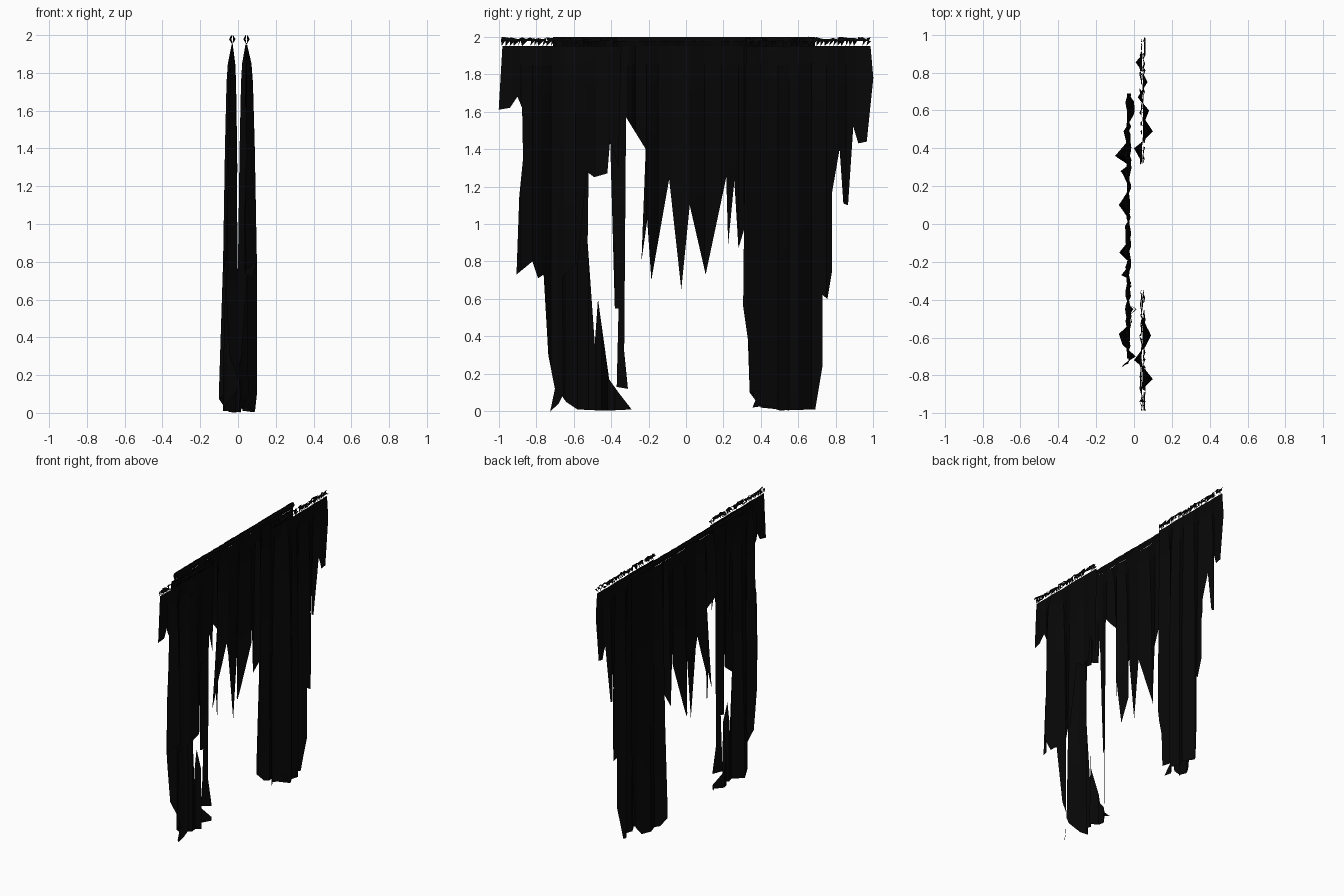
import bpy, bmesh, random

if "Cube" in bpy.data.objects:
    bpy.data.objects.remove(bpy.data.objects["Cube"])

random.seed(4)
TOP = 1.95          # gather line; the ruffled heading sits above it

black = bpy.data.materials.new("black_cloth")
black.diffuse_color = (0.002, 0.002, 0.002, 1)
black.use_nodes = True
black.node_tree.nodes["Principled BSDF"].inputs["Base Color"].default_value = black.diffuse_color


def interp(pts, t):
    """Piecewise linear lookup in sorted (t, value) pairs."""
    if t <= pts[0][0]:
        return pts[0][1]
    for (a, va), (b, vb) in zip(pts, pts[1:]):
        if t <= b:
            return va + (vb - va) * (t - a) / (b - a)
    return pts[-1][1]


def finish(name, bm):
    me = bpy.data.meshes.new(name)
    bm.to_mesh(me)
    bm.free()
    me.materials.append(black)
    ob = bpy.data.objects.new(name, me)
    bpy.context.collection.objects.link(ob)
    return ob


# how strongly the pleats open, from the floor up to the gather line
NEAR_OPEN = [(0, .8), (.1, 1), (.8, 1), (1.4, .8), (1.75, .62), (1.85, .48), (TOP, .06)]
FAR_OPEN = [(0, 1), (.15, 1), (.8, .7), (1.4, .56), (1.75, .44), (1.85, .34), (TOP, .05)]


def cloth(name, x0, outline, folds, opening):
    """Torn sheet: fill a (y, z) outline, cut it at pleats and rows, fold it in x."""
    bm = bmesh.new()
    sheet = bm.faces.new([bm.verts.new((0, y, z)) for y, z in outline])
    sheet.normal_update()
    bmesh.ops.triangulate(bm, faces=[sheet])
    cuts = [((0, y, 0), (0, 1, 0)) for y, _ in folds]
    cuts += [((0, 0, z), (0, 0, 1)) for z in (0.1, 0.4, 0.8, 1.1, 1.4, 1.6, 1.75, 1.85)]
    for co, no in cuts:
        bmesh.ops.bisect_plane(bm, geom=bm.verts[:] + bm.edges[:] + bm.faces[:],
                               dist=1e-5, plane_co=co, plane_no=no)
    for v in bm.verts:
        v.co.x = x0 + (interp(folds, v.co.y) - x0) * interp(opening, v.co.z)
    return finish(name, bm)


def heading(name, x0, y0, y1, ragged):
    """Ruffled heading: small crumpled tufts, or a closed zigzag band."""
    bm = bmesh.new()
    n = round((y1 - y0) / 0.022)
    step = (y1 - y0) / n
    for side in (-1, 1):
        rows = []
        for i in range(n + 1):
            y = y0 + i * step
            bulge = side * random.uniform(0.004, 0.017)
            tip = random.uniform(1.985, 2.0) if ragged else 1.997
            rows.append([bm.verts.new((x0, y, TOP)),
                         bm.verts.new((x0 + bulge, y + ragged * random.uniform(-.008, .008), 1.978)),
                         bm.verts.new((x0 + bulge * 0.4, y, tip))])
        for a, b in zip(rows, rows[1:]):
            if not ragged:
                bm.faces.new((a[0], b[0], b[1], a[1]))
            elif random.random() < 0.6:
                bm.faces.new((a[0], b[1], a[1]))
            if not ragged or random.random() < 0.75:
                bm.faces.new((a[1], b[1], b[2], a[2]))
    return finish(name, bm)


# pleat positions (y, x) of the two cloth layers
near_folds = [(-1, .04), (-.93, .05), (-.88, .035), (-.82, .10), (-.77, .06), (-.72, .0),
              (-.68, .03), (-.65, .06), (-.59, .09), (-.53, .065), (-.48, .04), (-.42, .05),
              (-.35, .04),
              (.32, .045), (.40, .0), (.44, .05), (.49, .10), (.55, .06), (.60, .08),
              (.67, .02), (.75, .072), (.80, .045), (.855, .005), (.90, .045), (1, .045)]
far_folds = [(-.75, -.07), (-.70, .01), (-.64, -.06), (-.58, -.08), (-.52, -.01),
             (-.48, -.02), (-.45, .015), (-.42, -.04), (-.38, -.05), (-.31, .0), (-.29, -.03),
             (-.27, -.10), (-.21, -.01), (-.15, -.10), (-.08, -.02), (.02, -.02), (.10, -.10),
             (.19, -.02), (.28, -.09), (.31, -.03), (.36, -.10), (.43, -.04),
             (.49, -.055), (.58, .0), (.65, .01), (.69, -.03)]

# near layer: two outer curtains
left_outline = [(-.98, TOP), (-1, 1.61), (-.94, 1.62), (-.90, 1.68), (-.875, 1.62),
                (-.87, 1.35), (-.89, 1.15), (-.905, .73), (-.82, .80), (-.79, .71),
                (-.76, .73), (-.735, .3), (-.70, .12), (-.725, .0), (-.68, .04),
                (-.655, .09), (-.66, .72), (-.575, .80), (-.53, 1.28), (-.49, 1.25),
                (-.42, 1.27), (-.405, 1.45), (-.36, 1.3), (-.345, TOP)]
right_outline = [(.32, TOP), (.305, .56), (.335, .35), (.34, .1), (.39, .11), (.355, .02),
                 (.42, .03), (.50, .005), (.69, .01), (.73, .25), (.73, .62), (.755, .6),
                 (.78, .75), (.78, 1.17), (.82, 1.4), (.84, 1.11), (.865, 1.1),
                 (.893, 1.52), (.92, 1.43), (.965, 1.44), (1, 1.78), (.985, TOP)]
# far layer: torn valance hanging into two legs
far_outline = [(-.74, TOP), (-.755, .72), (-.735, .3), (-.69, .12), (-.64, .05), (-.58, .01),
               (-.43, .003), (-.29, .01), (-.36, .1), (-.41, .17), (-.47, .6), (-.487, .36),
               (-.525, .9), (-.52, 1.28), (-.42, 1.27), (-.405, 1.45), (-.38, .55),
               (-.36, .55), (-.37, .13), (-.31, .12), (-.33, .32), (-.32, 1.57),
               (-.215, 1.4), (-.238, .8), (-.207, 1.02), (-.185, .7), (-.09, 1.24),
               (-.025, .65), (.02, 1.1), (.105, .73), (.215, 1.25), (.225, .89),
               (.258, 1.23), (.28, .87), (.31, .97), (.34, .1), (.40, .02), (.55, .005),
               (.60, .08), (.65, .75), (.69, 1.2), (.69, TOP)]

cloth("left_outer_curtain", .042, left_outline, near_folds, NEAR_OPEN)
cloth("right_outer_curtain", .045, right_outline, near_folds, NEAR_OPEN)
cloth("torn_inner_curtain", -.03, far_outline, far_folds, FAR_OPEN)

heading("left_ruffled_heading", .045, -.985, -.35, True)
heading("right_ruffled_heading", .045, .32, .985, True)
heading("inner_heading", -.03, -.71, .69, False)
